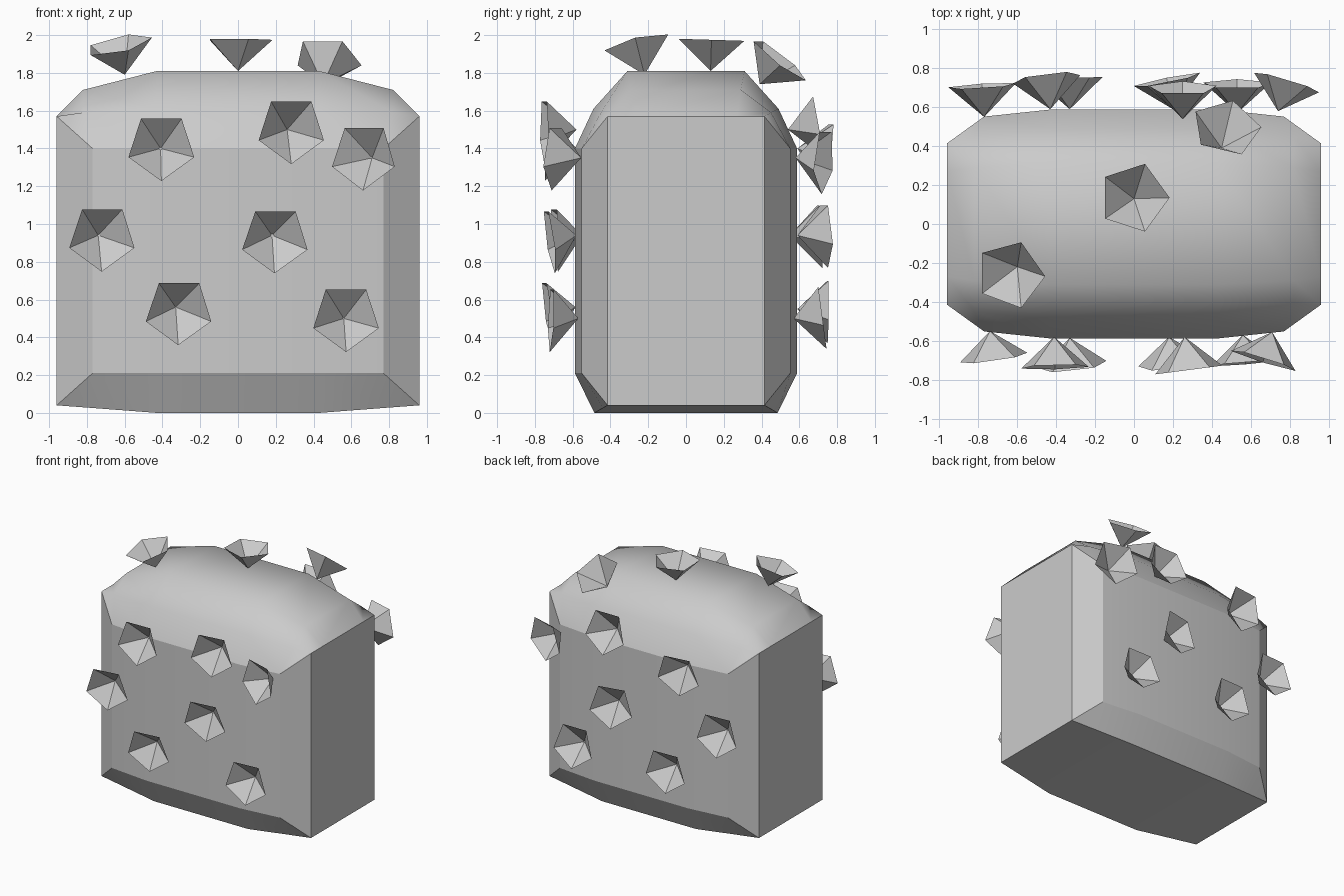
import bpy, bmesh, math
from mathutils import Vector

if "Cube" in bpy.data.objects:
    bpy.data.objects.remove(bpy.data.objects["Cube"])


def add_object(name, bm):
    mesh = bpy.data.meshes.new(name)
    bm.to_mesh(mesh)
    bm.free()
    obj = bpy.data.objects.new(name, mesh)
    bpy.context.collection.objects.link(obj)
    return obj


# Body: half cross-sections (x, y, z) from bottom to top, mirrored in x and y
MID = [(.43, .485, 0), (.43, .588, .21), (.43, .588, 1.40), (.43, .49, 1.61), (.43, .31, 1.81)]
SHOULDER = [(.77, .44, .026), (.77, .552, .21), (.77, .552, 1.40), (.82, .45, 1.59), (.82, .29, 1.71)]
END = [(.96, .415, .04), (.96, .415, .04), (.96, .415, 1.57), (.96, .415, 1.57), (.96, .27, 1.57)]

bm = bmesh.new()
loops = []
for section, side in ((END, -1), (SHOULDER, -1), (MID, -1), (MID, 1), (SHOULDER, 1), (END, 1)):
    pts = [(x * side, y, z) for x, y, z in section]
    pts += [(x, -y, z) for x, y, z in reversed(pts)]
    loops.append([bm.verts.new(p) for p in pts])
n = len(loops[0])
for a, b in zip(loops, loops[1:]):
    for i in range(n):
        j = (i + 1) % n
        bm.faces.new((a[i], a[j], b[j], b[i]))
bm.faces.new(loops[0])
bm.faces.new(loops[-1])
bmesh.ops.remove_doubles(bm, verts=bm.verts, dist=0.001)
bmesh.ops.recalc_face_normals(bm, faces=bm.faces)
for f in bm.faces:
    f.smooth = True
# Crisp sides and bevels, softly rounded crown
for e in bm.edges:
    mid_z = (e.verts[0].co.z + e.verts[1].co.z) / 2
    if e.calc_face_angle(0) > math.radians(22.5) and mid_z < 1.58:
        e.smooth = False
add_object("body", bm)


# Spike: open five-sided cone with its tip on the body and its mouth outward
def spike(name, tip, mouth, corner_dir, radius=0.183):
    tip, mouth, u = Vector(tip), Vector(mouth), Vector(corner_dir)
    axis = (mouth - tip).normalized()
    u = (u - axis * u.dot(axis)).normalized()
    v = axis.cross(u)
    bm = bmesh.new()
    apex = bm.verts.new(tip)
    ring = []
    for k in range(5):
        t = k * math.tau / 5
        ring.append(bm.verts.new(mouth + radius * (u * math.cos(t) + v * math.sin(t))))
    for k in range(5):
        bm.faces.new((apex, ring[(k + 1) % 5], ring[k]))
    add_object(name, bm)


DOWN = (0, 0, -1)
# (tip, mouth centre) pairs
FRONT = [((-.41, -.58, 1.40), (-.406, -.735, 1.41)),
         ((.26, -.58, 1.50), (.282, -.75, 1.50)),
         ((.71, -.555, 1.35), (.665, -.70, 1.36)),
         ((-.74, -.55, .94), (-.72, -.69, .93)),
         ((.18, -.58, .94), (.196, -.72, .92)),
         ((-.33, -.585, .56), (-.314, -.73, .54)),
         ((.56, -.57, .50), (.572, -.715, .505))]
BACK = [((-.43, .59, 1.40), (-.45, .75, 1.38)),
        ((.25, .54, 1.50), (.25, .70, 1.53)),
        ((.74, .58, 1.35), (.785, .73, 1.34)),
        ((-.77, .55, .94), (-.78, .71, .95)),
        ((.20, .59, .94), (.17, .74, .95)),
        ((-.33, .59, .55), (-.335, .75, .55)),
        ((.53, .57, .50), (.53, .72, .52))]
for label, group in (("front_spike", FRONT), ("back_spike", BACK)):
    for tip, mouth in group:
        spike(label, tip, mouth, DOWN)

# Spikes on the crown
spike("top_spike", (.0, .13, 1.81), (.0, .135, 1.975), (1, 0, 0))
spike("top_spike", (-.60, -.22, 1.79), (-.635, -.26, 1.95), (1, 0, 0))
spike("top_spike", (.45, .39, 1.74), (.475, .495, 1.875), DOWN)
